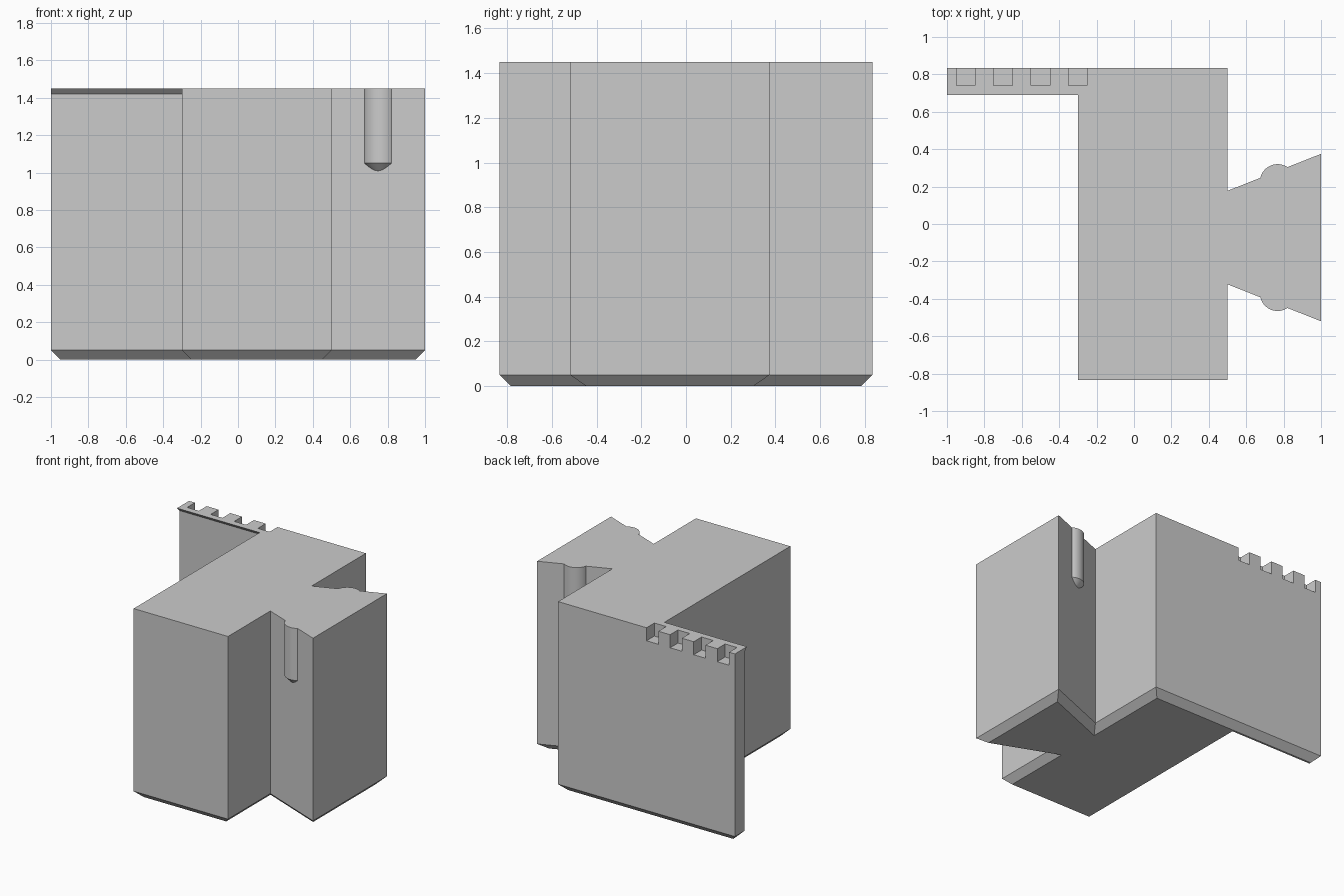
import bpy, bmesh, math
from mathutils import Vector

cube = bpy.data.objects.get("Cube")
if cube:
    bpy.data.objects.remove(cube, do_unlink=True)

grey = bpy.data.materials.new("light_grey")
grey.use_nodes = True
COLOUR = (0.6, 0.6, 0.6, 1)
grey.diffuse_color = COLOUR
grey.node_tree.nodes["Principled BSDF"].inputs["Base Color"].default_value = COLOUR

TOP, CHAMFER = 1.45, 0.05
BACK, FIN_FRONT, LIP_FRONT = 0.835, 0.72, 0.69
MID_Y = -0.0725  # symmetry line of the dovetail


def make_object(name, bm):
    bmesh.ops.recalc_face_normals(bm, faces=bm.faces)
    mesh = bpy.data.meshes.new(name)
    bm.to_mesh(mesh)
    bm.free()
    mesh.materials.append(grey)
    obj = bpy.data.objects.new(name, mesh)
    bpy.context.collection.objects.link(obj)
    return obj


def loft(name, sections):
    """Skin a stack of matching closed loops and cap both ends."""
    bm = bmesh.new()
    loops = [[bm.verts.new(p) for p in loop] for loop in sections]
    n = len(loops[0])
    for low, high in zip(loops, loops[1:]):
        for i in range(n):
            j = (i + 1) % n
            bm.faces.new((low[i], low[j], high[j], high[i]))
    bm.faces.new(loops[0][::-1])
    bm.faces.new(loops[-1])
    return make_object(name, bm)


def inset(points, d):
    """Mitred inward offset of a counter-clockwise outline."""
    pts = [Vector(p) for p in points]
    result = []
    for i, p in enumerate(pts):
        a = (p - pts[i - 1]).normalized()
        b = (pts[(i + 1) % len(pts)] - p).normalized()
        na, nb = Vector((-a.y, a.x)), Vector((-b.y, b.x))
        result.append(p + (na + nb) * d / (1 + na.dot(nb)))
    return result


def at_height(points, z):
    return [(p[0], p[1], z) for p in points]


# Body block with dovetail and thin rear fin, chamfered along the base
outline = [
    (-0.3, -BACK), (0.5, -BACK),
    (0.5, MID_Y - 0.25), (1, MID_Y - 0.4475),
    (1, MID_Y + 0.4475), (0.5, MID_Y + 0.25),
    (0.5, BACK), (-1, BACK),
    (-1, FIN_FRONT), (-0.3, FIN_FRONT),
]
body = loft("body", [
    at_height(inset(outline, CHAMFER), 0),
    at_height(outline, CHAMFER),
    at_height(outline, TOP),
])

# Row of square notches in the top of the fin
for i in range(4):
    bm = bmesh.new()
    bmesh.ops.create_cube(bm, size=0.2)
    bmesh.ops.scale(bm, vec=(0.5, 1, 1), verts=bm.verts)
    bmesh.ops.translate(bm, vec=(-0.9 + 0.2 * i, 0.84, TOP), verts=bm.verts)
    cutter = make_object("notch_cutter", bm)
    cutter.hide_render = True
    mod = body.modifiers.new("notch", "BOOLEAN")
    mod.operation = "DIFFERENCE"
    mod.solver = "EXACT"
    mod.object = cutter
    bpy.context.view_layer.objects.active = body
    bpy.ops.object.modifier_apply(modifier=mod.name)
    bpy.data.objects.remove(cutter, do_unlink=True)

# Sloped lip along the front of the fin
lip = [(FIN_FRONT, TOP - 0.03), (FIN_FRONT, TOP), (LIP_FRONT, TOP)]
loft("fin_lip", [[(x, y, z) for y, z in lip] for x in (-1, -0.3)])

# Rounded ridges on both dovetail flanks, with conical lower ends
RADIUS, RIDGE_BASE, SIDES = 0.095, 1.05, 64
for side, label in ((1, "back"), (-1, "front")):
    centre_y = MID_Y + side * 0.2975

    def ring(r, z):
        return [(0.768 + r * math.cos(t), centre_y + r * math.sin(t), z)
                for t in (2 * math.pi * k / SIDES for k in range(SIDES))]

    ridge = loft(label + "_ridge", [
        ring(0.03, RIDGE_BASE - 0.065),
        ring(RADIUS, RIDGE_BASE),
        ring(RADIUS, TOP),
    ])
    bpy.ops.object.select_all(action="DESELECT")
    ridge.select_set(True)
    bpy.context.view_layer.objects.active = ridge
    bpy.ops.object.shade_smooth_by_angle(angle=math.radians(30))
